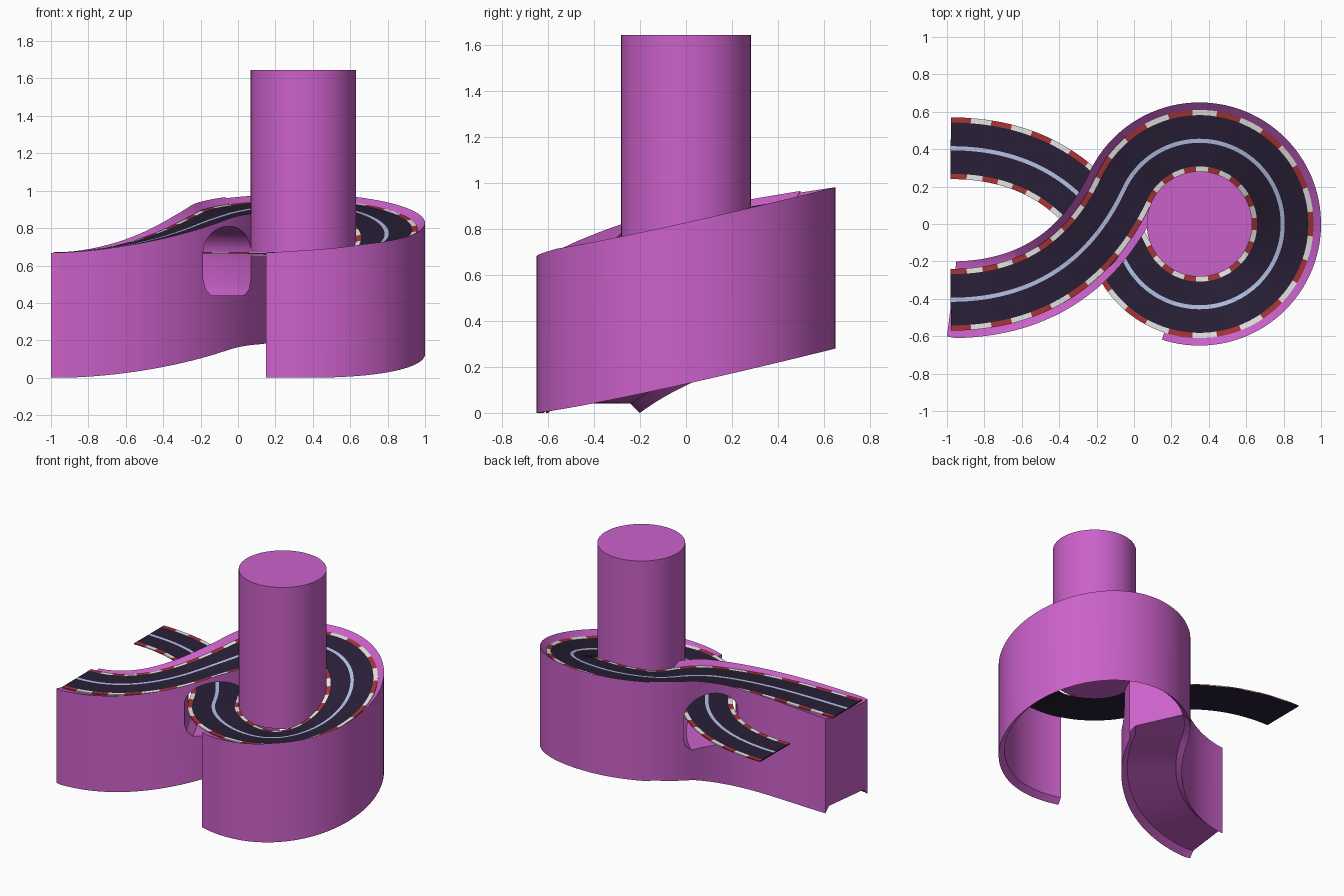
import bpy, bmesh, math
from mathutils import Vector

if "Cube" in bpy.data.objects:
    bpy.data.objects.remove(bpy.data.objects["Cube"])

CX, R, HALF, RAIL = 0.35, 0.445, 0.165, 0.205   # loop centre, radius, road half width, rail edge


def material(name, rgb):
    m = bpy.data.materials.new(name)
    m.diffuse_color = (*rgb, 1)
    m.use_nodes = True
    m.node_tree.nodes["Principled BSDF"].inputs["Base Color"].default_value = m.diffuse_color
    return m


PURPLE = material("purple", (0.60, 0.12, 0.59))
ASPHALT = material("dark asphalt", (0.022, 0.014, 0.038))
LINE = material("pale blue line", (0.46, 0.54, 0.79))
RED = material("kerb red", (0.40, 0.034, 0.036))
WHITE = material("kerb white", (0.82, 0.81, 0.80))


# --- centre line: S curve in, loop, mirrored S curve out ---
def exit_curve(t):
    a = math.radians(155)
    p0 = Vector((CX + R * math.cos(a), R * math.sin(a)))
    p1 = p0 + 0.36 * Vector((-math.sin(a), math.cos(a)))
    p3 = Vector((-0.98, -0.405))
    p2 = p3 + Vector((0.50, 0))
    u = 1 - t
    return u**3 * p0 + 3 * u * u * t * p1 + 3 * u * t * t * p2 + t**3 * p3


out = [exit_curve(i / 200) for i in range(201)]
entry = [Vector((p.x, -p.y)) for p in reversed(out)]
arc = [Vector((CX + R * math.cos(math.radians(d)), R * math.sin(math.radians(d))))
       for d in range(-154, 155)]
dense = entry + arc + out
dist = [0.0]
for a, b in zip(dense, dense[1:]):
    dist.append(dist[-1] + (b - a).length)
TOTAL = dist[-1]
S_CURVE = dist[200]


def s_at(deg):
    """Arc length at an angle on the loop."""
    return S_CURVE + R * math.radians(deg + 155)


def rise(s):
    """Height of the wall foot along the track."""
    lo, hi = s_at(-90), s_at(90)
    if s < lo:
        return 0.0
    if s < hi:
        return 0.28 * ((1 - math.cos(math.pi * (s - lo) / (hi - lo))) / 2) ** 1.15
    return 0.14 * (1 + math.cos(math.pi * (s - hi) / (TOTAL - hi)))


def ramp(s, a, b):
    t = max(0, min(1, (s - a) / (b - a)))
    return t * t * (3 - 2 * t)


def base(s, o):
    """Foot height at a side offset; the loop is banked towards its centre."""
    bank = 0.055 * ramp(s, s_at(-140), s_at(-50)) * ramp(s, s_at(150) + 0.35, s_at(130))
    return rise(s) - bank * (o + HALF) / (2 * HALF)


def rail_height(s):
    """Rails stand above the road on the loop and sink at both ends."""
    up = (s - s_at(-108)) / (s_at(-60) - s_at(-108))
    down = (TOTAL - s) / 0.9
    return 0.668 + 0.034 * max(0, min(1, up, down))


def sample(s):
    s = max(0, min(TOTAL, s))
    k = 0
    while k < len(dist) - 2 and dist[k + 1] < s:
        k += 1
    f = (s - dist[k]) / max(1e-9, dist[k + 1] - dist[k])
    return dense[k].lerp(dense[k + 1], f)


def stations(s0, s1, n):
    """Rows of (arc length, point, left-hand normal)."""
    rows = []
    for i in range(n + 1):
        s = s0 + (s1 - s0) * i / n
        t = (sample(s + 0.015) - sample(s - 0.015)).normalized()
        rows.append((s, sample(s), Vector((-t.y, t.x))))
    return rows


def sweep(name, rows, profile, mats, pick=None):
    """Sweep a closed profile of (side offset, height) along the rows."""
    bm = bmesh.new()
    rings = [[bm.verts.new((p.x + n.x * o, p.y + n.y * o, z)) for o, z in profile(s)]
             for s, p, n in rows]
    m = len(rings[0])
    for i in range(len(rings) - 1):
        for j in range(m):
            k = (j + 1) % m
            f = bm.faces.new((rings[i][j], rings[i][k], rings[i + 1][k], rings[i + 1][j]))
            f.material_index = pick(i, j) if pick else 0
    bm.faces.new(rings[0])
    bm.faces.new(rings[-1])
    bmesh.ops.recalc_face_normals(bm, faces=bm.faces)
    me = bpy.data.meshes.new(name)
    bm.to_mesh(me)
    bm.free()
    for mt in mats:
        me.materials.append(mt)
    ob = bpy.data.objects.new(name, me)
    bpy.context.collection.objects.link(ob)
    return ob


def activate(ob):
    bpy.ops.object.select_all(action='DESELECT')
    ob.select_set(True)
    bpy.context.view_layer.objects.active = ob


def smooth(ob):
    activate(ob)
    bpy.ops.object.shade_smooth_by_angle(angle=math.radians(30))


# --- road ribbon with kerbs and centre line ---
def road_profile(s):
    cols = (-HALF, -0.137, -0.011, 0.011, 0.137, HALF)
    top = [(o, base(s, o) + 0.672) for o in cols]
    return top + [(o, base(s, o) + 0.664) for o in (HALF, -HALF)]


def road_pick(i, j):
    if j in (0, 4, 5, 7):
        return 2 + (i // 4) % 2
    return 1 if j == 2 else 0


road = sweep("road", stations(0, TOTAL, 196), road_profile,
             [ASPHALT, LINE, RED, WHITE], road_pick)
smooth(road)


# --- thin outer wall around the loop, its rims sloping inwards ---
def wall_profile(s):
    b, t = rise(s), rise(s) + rail_height(s)
    return [(-RAIL, b), (-RAIL, t), (-HALF, base(s, -HALF) + 0.666), (-HALF, b + 0.035)]


BRIDGE_START = s_at(130)
wall = sweep("loop_wall", stations(s_at(-108), BRIDGE_START, 80), wall_profile, [PURPLE])
smooth(wall)


# --- solid bridge under the descending road, rims sloping inwards above and below ---
def bridge_profile(s):
    h = rail_height(s)
    left, right = base(s, RAIL), base(s, -RAIL)
    return [(-RAIL, right), (-RAIL, right + h), (-HALF, base(s, -HALF) + 0.660),
            (HALF, base(s, HALF) + 0.660), (RAIL, left + h), (RAIL, left),
            (HALF, base(s, HALF) + 0.04), (-HALF, base(s, -HALF) + 0.04)]


rows = stations(BRIDGE_START, TOTAL, 80)
rows[-1] = (TOTAL, Vector((-0.975, -0.4)), Vector((-0.122, -0.975)))   # slanted end
rows[-2] = (rows[-2][0], rows[-2][1] + Vector((0.005, 0)), Vector((-0.06, -0.99)))
bridge = sweep("bridge", rows, bridge_profile, [PURPLE])


# --- tunnel cut through the bridge for the lower road ---
def tunnel_profile(s):
    arch = [(0.187 * math.cos(math.pi * i / 20), 0.67 + 0.14 * math.sin(math.pi * i / 20))
            for i in range(21)]
    return arch + [(-0.187, 0.53), (-0.17, 0.475), (-0.13, 0.44),
                   (0.13, 0.44), (0.17, 0.475), (0.187, 0.53)]


cutter = sweep("tunnel_cutter", stations(S_CURVE - 0.68, S_CURVE + 0.12, 30),
               tunnel_profile, [PURPLE])
cutter.hide_render = True
mod = bridge.modifiers.new("tunnel", 'BOOLEAN')
mod.operation = 'DIFFERENCE'
mod.solver = 'EXACT'
mod.object = cutter
activate(bridge)
bpy.ops.object.modifier_apply(modifier=mod.name)
bpy.data.objects.remove(cutter, do_unlink=True)
smooth(bridge)

# --- central tower ---
bpy.ops.mesh.primitive_cylinder_add(vertices=64, radius=0.282, depth=1.0,
                                    location=(CX, 0, 1.145))
tower = bpy.context.object
tower.name = "tower"
tower.data.materials.append(PURPLE)
smooth(tower)
